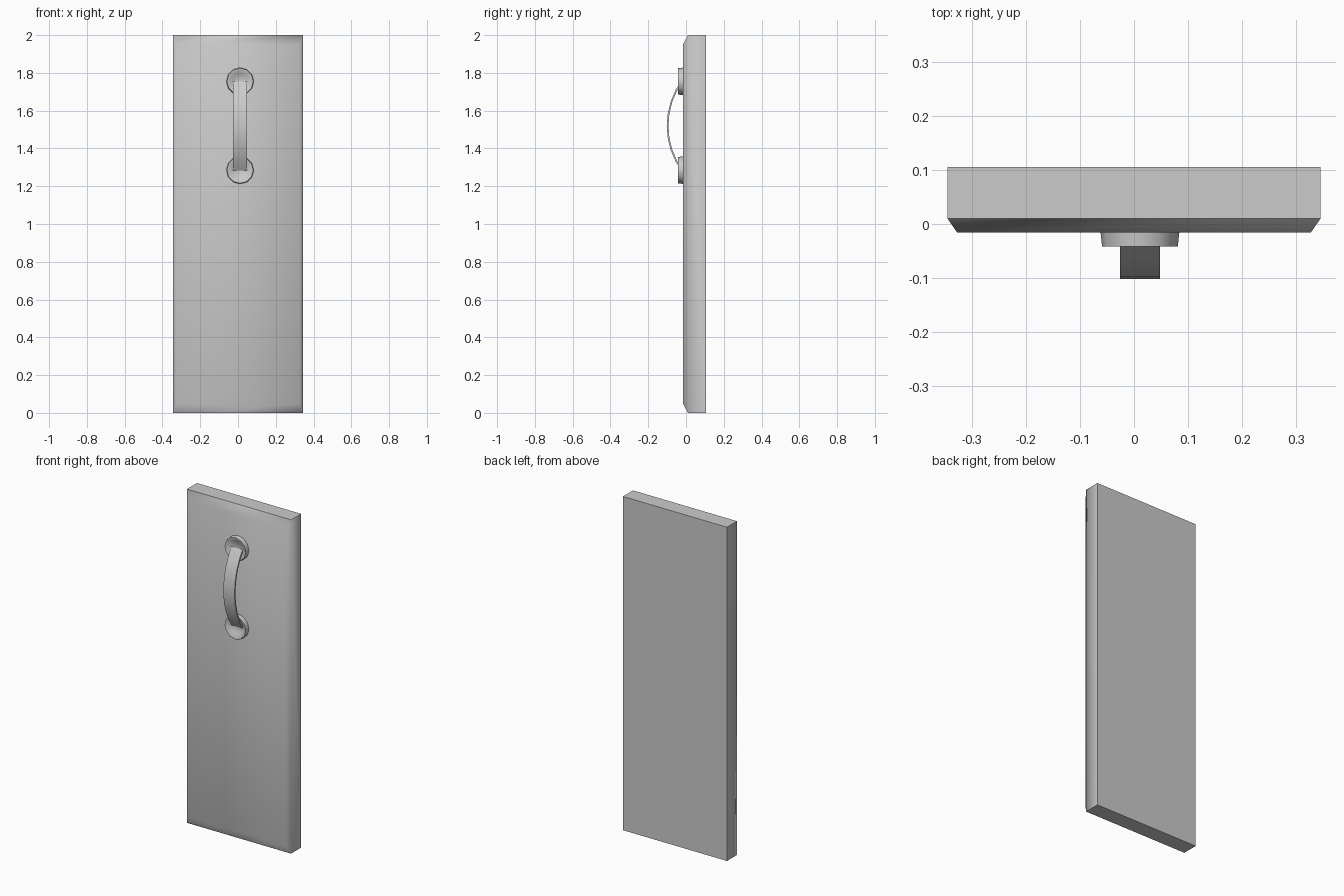
import bpy, bmesh, math
from mathutils import Vector

cube = bpy.data.objects.get("Cube")
if cube:
    bpy.data.objects.remove(cube, do_unlink=True)

grey = bpy.data.materials.new("plain grey")
grey.use_nodes = True
colour = (0.6, 0.6, 0.6, 1)
grey.diffuse_color = colour
grey.node_tree.nodes["Principled BSDF"].inputs["Base Color"].default_value = colour


def finish(bm, name, angle):
    bmesh.ops.recalc_face_normals(bm, faces=bm.faces)
    mesh = bpy.data.meshes.new(name)
    bm.to_mesh(mesh)
    bm.free()
    mesh.materials.append(grey)
    obj = bpy.data.objects.new(name, mesh)
    bpy.context.collection.objects.link(obj)
    bpy.ops.object.select_all(action='DESELECT')
    obj.select_set(True)
    bpy.context.view_layer.objects.active = obj
    bpy.ops.object.shade_smooth_by_angle(angle=math.radians(angle))
    return obj


def skin(bm, rings):
    """Join successive closed rings with quads and cap both ends."""
    loops = [[bm.verts.new(p) for p in ring] for ring in rings]
    for a, b in zip(loops, loops[1:]):
        for i in range(len(a)):
            j = (i + 1) % len(a)
            bm.faces.new((a[i], a[j], b[j], b[i]))
    bm.faces.new(loops[0])
    bm.faces.new(loops[-1])


# Door panel: straight sides, sloped border on the front
def rectangle(y, dx, dz):
    return [(sx * (0.345 - dx), y, 1 + sz * (1 - dz))
            for sx, sz in ((-1, -1), (1, -1), (1, 1), (-1, 1))]

bm = bmesh.new()
skin(bm, [rectangle(0.105, 0, 0), rectangle(0.01, 0, 0), rectangle(-0.016, 0.018, 0.05)])
finish(bm, "door_panel", 60)

# Dished round mounts for the handle
HX = 0.011
SIDES = 12

def disc(r, y, z):
    return [(HX + r * math.cos(math.tau * i / SIDES), y, z + r * math.sin(math.tau * i / SIDES))
            for i in range(SIDES)]

for name, z in (("upper_handle_mount", 1.755), ("lower_handle_mount", 1.285)):
    bm = bmesh.new()
    profile = [(0.073, -0.014), (0.07, -0.042), (0.06, -0.042), (0.042, -0.026)]
    skin(bm, [disc(r, y, z) for r, y in profile])
    finish(bm, name, 50)

# Bowed strap handle between the mounts
STEPS = 8
HALF = 0.037
THICK = 0.009
bm = bmesh.new()
rings = []
radius, mid_z = 0.407, 1.52
sweep = math.asin(0.245 / radius)
centre_y = -0.102 + radius
for i in range(STEPS + 1):
    t = sweep * (2 * i / STEPS - 1)
    out = Vector((0, -math.cos(t), math.sin(t)))
    base = Vector((HX, centre_y, mid_z))
    side = Vector((HALF, 0, 0))
    outer, inner = base + out * radius, base + out * (radius - THICK)
    rings.append([outer - side, outer + side, inner + side, inner - side])
skin(bm, rings)
finish(bm, "handle_strap", 40)
